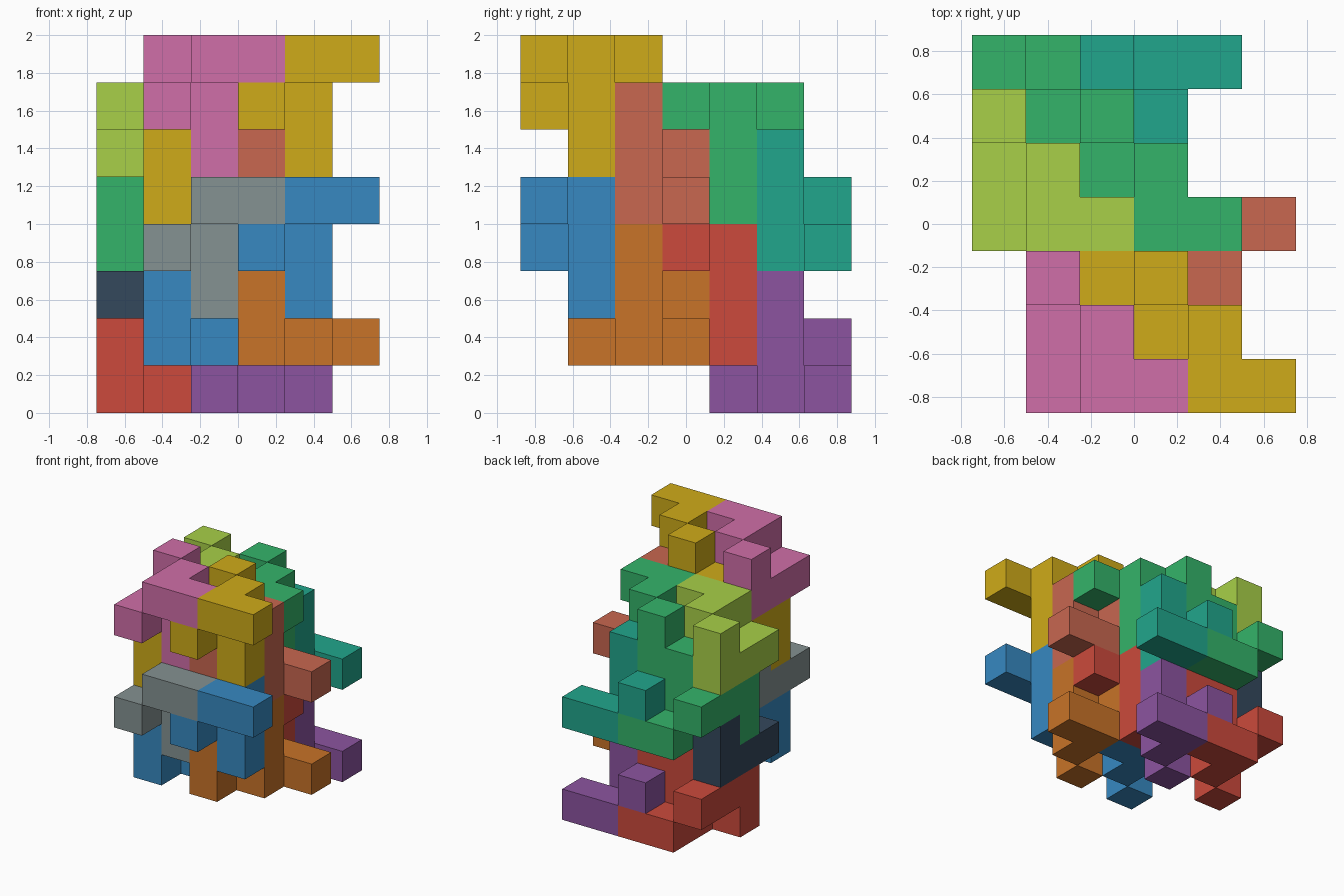
import bpy, bmesh
from mathutils import Vector

if "Cube" in bpy.data.objects:
    bpy.data.objects.remove(bpy.data.objects["Cube"])

S = 0.25                                  # edge of one cube cell
ORIGIN = Vector((-0.75, -0.875, 0.0))     # corner of cell (0, 0, 0)

# One nine-cell block; every part is this block moved, or turned half round x
BLOCK = [(1, 0, 1), (1, 1, 1), (1, 1, 0), (1, 1, 2), (1, 0, 2),
         (2, 0, 2), (0, 0, 1), (0, 1, 1), (0, 2, 1), (0, 2, 2)]
BLOCK.remove((1, 0, 1))                   # open notch under the front arm

SIDES = [((1, 0, 0), [(1, 0, 0), (1, 1, 0), (1, 1, 1), (1, 0, 1)]),
         ((-1, 0, 0), [(0, 0, 0), (0, 0, 1), (0, 1, 1), (0, 1, 0)]),
         ((0, 1, 0), [(0, 1, 0), (0, 1, 1), (1, 1, 1), (1, 1, 0)]),
         ((0, -1, 0), [(0, 0, 0), (1, 0, 0), (1, 0, 1), (0, 0, 1)]),
         ((0, 0, 1), [(0, 0, 1), (1, 0, 1), (1, 1, 1), (0, 1, 1)]),
         ((0, 0, -1), [(0, 0, 0), (0, 1, 0), (1, 1, 0), (1, 0, 0)])]


def linear(c):
    c /= 255
    return c / 12.92 if c <= 0.04045 else ((c + 0.055) / 1.055) ** 2.4


def material(name, rgb):
    m = bpy.data.materials.get(name) or bpy.data.materials.new(name)
    m.diffuse_color = [linear(c) for c in rgb] + [1]
    m.use_nodes = True
    m.node_tree.nodes["Principled BSDF"].inputs["Base Color"].default_value = m.diffuse_color
    return m


def add_block(name, offset, turned, mat):
    """Closed skin around the block's cells, coplanar faces merged."""
    cells = [(x, 2 - y, 2 - z) if turned else (x, y, z) for x, y, z in BLOCK]
    bm = bmesh.new()
    for cell in cells:
        for step, corners in SIDES:
            if tuple(a + b for a, b in zip(cell, step)) in cells:
                continue
            bm.faces.new([bm.verts.new((Vector(cell) + Vector(c)) * S) for c in corners])
    bmesh.ops.remove_doubles(bm, verts=bm.verts, dist=0.001)
    bmesh.ops.dissolve_limit(bm, angle_limit=0.01, verts=bm.verts, edges=bm.edges)
    mesh = bpy.data.meshes.new(name)
    bm.to_mesh(mesh)
    bm.free()
    mesh.materials.append(mat)
    obj = bpy.data.objects.new(name, mesh)
    obj.location = ORIGIN + Vector(offset) * S
    bpy.context.collection.objects.link(obj)


COLOURS = {
    "red": (204, 74, 60), "purple": (140, 84, 160), "orange": (200, 115, 40),
    "blue": (55, 137, 193), "grey": (133, 146, 146), "slate": (52, 72, 92),
    "green": (52, 180, 106), "teal": (33, 166, 140), "clay": (200, 103, 80),
    "yellow": (207, 171, 25), "pink": (208, 110, 168), "lime": (168, 208, 72)}

# Parts of one layer: name, cell offset, turned, colour in lower and upper layer
LAYER = [
    ("back_left", (0, 4, 0), True, "red", "green"),
    ("back_right", (2, 4, 0), True, "purple", "teal"),
    ("middle_left", (0, 3, 1), False, "slate", "lime"),
    ("middle_right", (2, 3, 1), False, "red", "green"),
    ("inner_left", (1, 1, 1), True, "blue", "yellow"),
    ("inner_right", (3, 1, 1), True, "orange", "clay"),
    ("front_left", (1, 0, 2), False, "grey", "pink"),
    ("front_right", (3, 0, 2), False, "blue", "yellow")]

# Two identical layers, the upper one three cells higher
for level, lift in enumerate((0, 3)):
    for name, (i, j, k), turned, *colours in LAYER:
        colour = colours[level]
        add_block(f"{('lower', 'upper')[level]}_{name}_block", (i, j, k + lift),
                  turned, material(colour, COLOURS[colour]))
